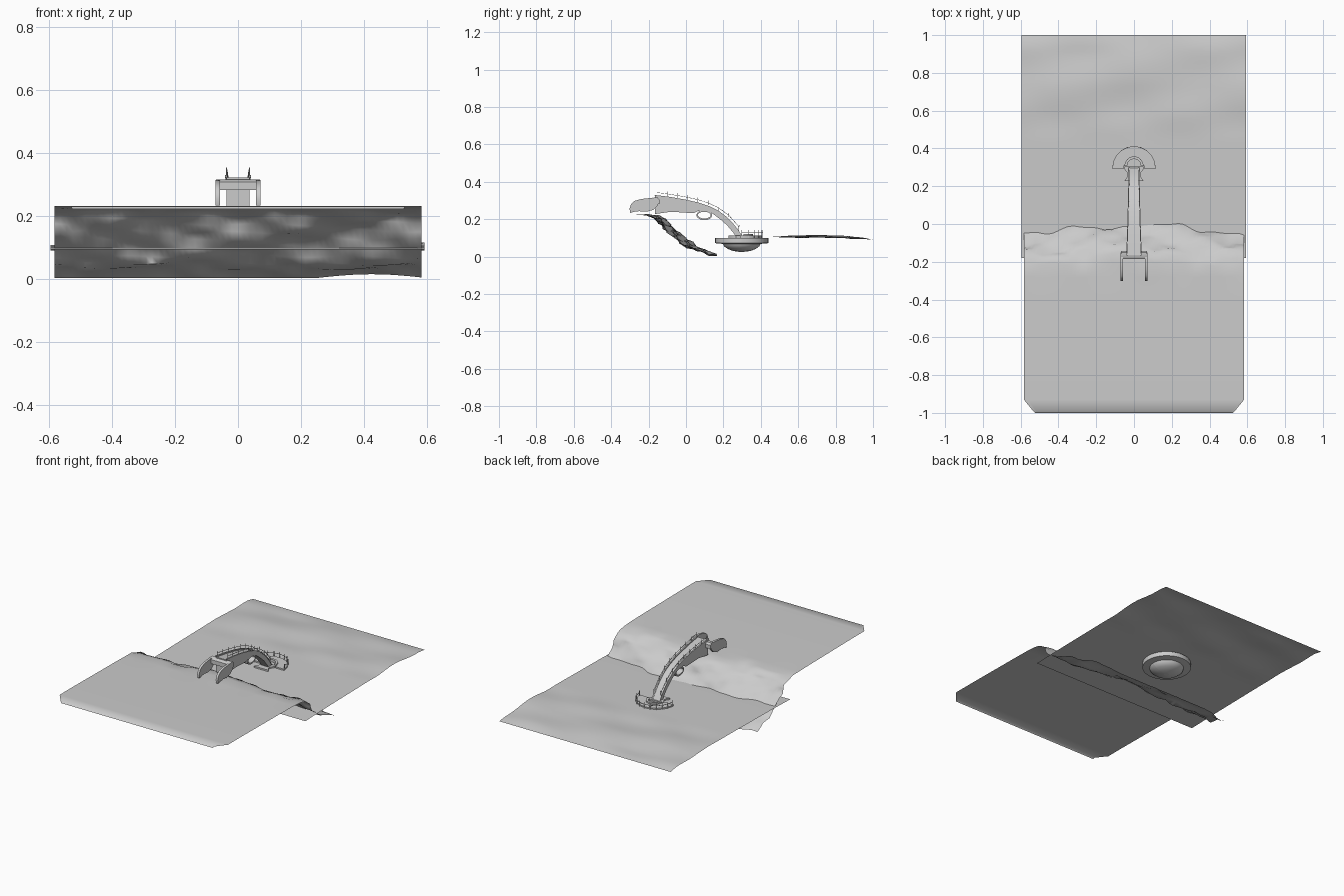
import bpy, bmesh, math
from mathutils import Vector

if "Cube" in bpy.data.objects:
    bpy.data.objects.remove(bpy.data.objects["Cube"])

grey = bpy.data.materials.new("stone grey")
grey.diffuse_color = (0.6, 0.6, 0.6, 1)
grey.use_nodes = True
grey.node_tree.nodes["Principled BSDF"].inputs["Base Color"].default_value = grey.diffuse_color


def make(name, verts, faces, smooth=None, recalc=True):
    me = bpy.data.meshes.new(name)
    me.from_pydata(verts, [], faces)
    me.materials.append(grey)
    if recalc:
        bm = bmesh.new()
        bm.from_mesh(me)
        bmesh.ops.recalc_face_normals(bm, faces=bm.faces)
        bm.to_mesh(me)
        bm.free()
    ob = bpy.data.objects.new(name, me)
    bpy.context.collection.objects.link(ob)
    if smooth:
        bpy.ops.object.select_all(action='DESELECT')
        ob.select_set(True)
        bpy.context.view_layer.objects.active = ob
        bpy.ops.object.shade_smooth_by_angle(angle=math.radians(smooth))
    return ob


def grid(name, rows, cols, point, smooth=80):
    verts = [point(i, j) for i in range(rows) for j in range(cols)]
    faces = [(i * cols + j, i * cols + j + 1, (i + 1) * cols + j + 1, (i + 1) * cols + j)
             for i in range(rows - 1) for j in range(cols - 1)]
    return make(name, verts, faces, smooth, recalc=False)


def prism(name, outline, place, smooth=35):
    """Closed outline swept between the two ends given by place(point, side)."""
    n = len(outline)
    verts = [place(p, s) for s in (-1, 1) for p in outline]
    faces = [tuple(range(n)), tuple(range(2 * n - 1, n - 1, -1))]
    faces += [(i, (i + 1) % n, n + (i + 1) % n, n + i) for i in range(n)]
    return make(name, verts, faces, smooth)


def lerp(table, t):
    for (a, u), (b, v) in zip(table, table[1:]):
        if t <= b:
            return u + (v - u) * max(0, (t - a) / (b - a))
    return table[-1][1]


def rods(name, segments, r):
    """Thin square bars, all in one object."""
    verts, faces = [], []
    for a, b in segments:
        a, b = Vector(a), Vector(b)
        d = (b - a).normalized()
        u = d.orthogonal().normalized() * r
        w = d.cross(u)
        k = len(verts)
        for p in (a, b):
            verts += [p + u, p + w, p - u, p - w]
        faces += [(k + i, k + (i + 1) % 4, k + 4 + (i + 1) % 4, k + 4 + i) for i in range(4)]
        faces += [(k + 3, k + 2, k + 1, k), (k + 4, k + 5, k + 6, k + 7)]
    make(name, verts, faces)


# Upper plateau rolling over into the rough cliff
profile = [(-1, .222), (-.993, .23), (-.93, .231), (-.8, .231), (-.6, .229), (-.4, .227), (-.28, .225),
           (-.21, .224), (-.17, .215), (-.14, .197), (-.115, .175), (-.09, .15), (-.06, .125),
           (-.03, .1), (0, .072), (.03, .05), (.07, .036), (.11, .025), (.165, .006)]
COLS = 61


def plateau_point(i, j):
    y, z = profile[i]
    x = (j / (COLS - 1) * 2 - 1) * .583
    if y < -.94:
        x *= 1 - .1 * (-.94 - y) / .06
    if y > -.25:
        f = min(1, (y + .25) / .1)
        wave = math.sin(x * 11 + y * 30) + .7 * math.sin(x * 23 - y * 55 + 1) + .5 * math.sin(x * 41 + y * 90)
        y += .012 * f * wave + .02 * f * math.cos(x * 5)
        z += .005 * f * math.sin(x * 17 + i * 1.9) + .004 * f * math.sin(x * 7 + i)
        if i == len(profile) - 1:
            y, z = min(y, .165), .003 + .012 * max(0, math.sin((x - .25) * 9)) * (x > .25)
    return x, y, max(z, 0)


grid("plateau_and_cliff", len(profile), COLS, plateau_point)


# Lower ground, gently rolling and dipping at its far edge
def ground_point(i, j):
    x, y = -.595 + j / 40 * 1.187, -.18 + i / 40 * 1.18
    f = max(0, min(1, (y - .45) / .15))
    z = lerp([(-.18, .094), (0, .099), (.4, .105), (.75, .109), (.95, .098), (1, .09)], y)
    z += .004 * f * (math.sin(x * 13 + y * 9) + math.sin(y * 17 - x * 6)) * (1 - max(0, y - .9) * 10)
    return x, y, z


grid("lower_ground", 41, 41, ground_point)

# Round basin hanging under the lower ground
CY, N = .298, 40
bowl = [(.142, .1), (.142, .072), (.1, .068), (.095, .056), (.075, .041), (.045, .03), (.015, .026)]
grid("basin", len(bowl), N + 1, lambda i, j: (
    bowl[i][0] * math.cos(-math.tau * j / N), CY + bowl[i][0] * math.sin(-math.tau * j / N), bowl[i][1]), 40)
make("basin_floor", [(.015 * math.cos(math.tau * k / N), CY + .015 * math.sin(math.tau * k / N), .026)
                     for k in range(N)], [tuple(range(N - 1, -1, -1))], recalc=False)


# Half-round landing with railing
def arc(r, a, b, n):
    return [(r * math.cos(a + (b - a) * k / n), CY + r * math.sin(a + (b - a) * k / n)) for k in range(n + 1)]


landing = arc(.115, 0, math.pi, 24) + arc(.055, math.pi, 0, 16)
prism("landing", landing, lambda p, s: (p[0], p[1] - .008, .106 + .006 * s))
ring = arc(.113, 0, math.pi, 10)
rail = [((*p, .13), (*q, .13)) for p, q in zip(ring, ring[1:])]
rods("landing_railing", rail + [((*p, .1), (*p, .142)) for p in ring], .0018)

# Curved bridge body, narrowing towards its foot
deck = [(-.165, .322), (-.08, .311), (0, .297), (.07, .281), (.13, .261), (.18, .235), (.22, .205),
        (.25, .175), (.28, .138), (.305, .1)]
under = [(.27, .1), (.255, .125), (.22, .167), (.18, .202), (.14, .232), (.1, .246), (.065, .245),
         (.04, .232), (0, .235), (-.08, .24), (-.165, .228)]
half = lambda y: lerp([(-.17, .037), (0, .031), (.3, .024)], y)
prism("bridge_body", deck + under, lambda p, s: (s * half(p[0]), *p))

# Raised curbs along the deck and the railing above them
for side, s in (("left", -1), ("right", 1)):
    curb = deck + [(y - .003, z + .008) for y, z in reversed(deck)]
    prism(side + "_curb", curb, lambda p, e: (s * (half(p[0]) + .004 * e), *p))
    posts, tops = [], []
    for k in range(9):
        y = -.155 + k * .0545
        z = lerp(deck, y)
        lean = .012 * max(0, y)
        posts.append(((s * half(y), y, z), (s * half(y), y + lean, z + .034)))
        tops.append((s * half(y), y + lean, z + .022))
    rods(side + "_railing", posts + list(zip(tops, tops[1:])), .0015)

    # Curved fin reaching over the plateau
    fin = [(-.298, .234), (-.302, .255), (-.294, .28), (-.275, .298), (-.24, .308), (-.18, .315),
           (-.15, .305), (-.15, .275), (-.175, .25), (-.21, .24), (-.25, .243), (-.275, .24)]
    prism(side + "_fin", fin, lambda p, e: (s * .064 + .007 * e, *p))

# Crossbar holding the fins
bar = [(-.185, .282), (-.185, .308), (-.172, .316), (-.152, .316), (-.142, .305), (-.142, .282)]
prism("crossbar", bar, lambda p, s: (.07 * s, *p))

# Open oval loop under the bridge
M = 24
sections = [(.042, .027, -.026), (.042, .027, .026), (.034, .018, .026), (.034, .018, -.026)]
verts = [(x, .098 + a * math.cos(math.tau * k / M), .222 + b * math.sin(math.tau * k / M))
         for a, b, x in sections for k in range(M)]
faces = [(i * M + k, i * M + (k + 1) % M, (i + 1) % 4 * M + (k + 1) % M, (i + 1) % 4 * M + k)
         for i in range(4) for k in range(M)]
make("oval_loop", verts, faces, 40)

# Waisted footing and collar where the bridge meets the landing
foot = [(.05, .228), (.036, .25), (.034, .268), (.05, .29), (.05, .305)]
foot += [(-x, y) for x, y in reversed(foot)]
prism("footing", foot, lambda p, s: (*p, .104 + .008 * s))
collar = [(x, y + .01) for x, y in arc(.05, 0, math.pi, 16) + arc(.036, math.pi, 0, 16)]
prism("collar", collar, lambda p, s: (*p, .11 + .01 * s))
